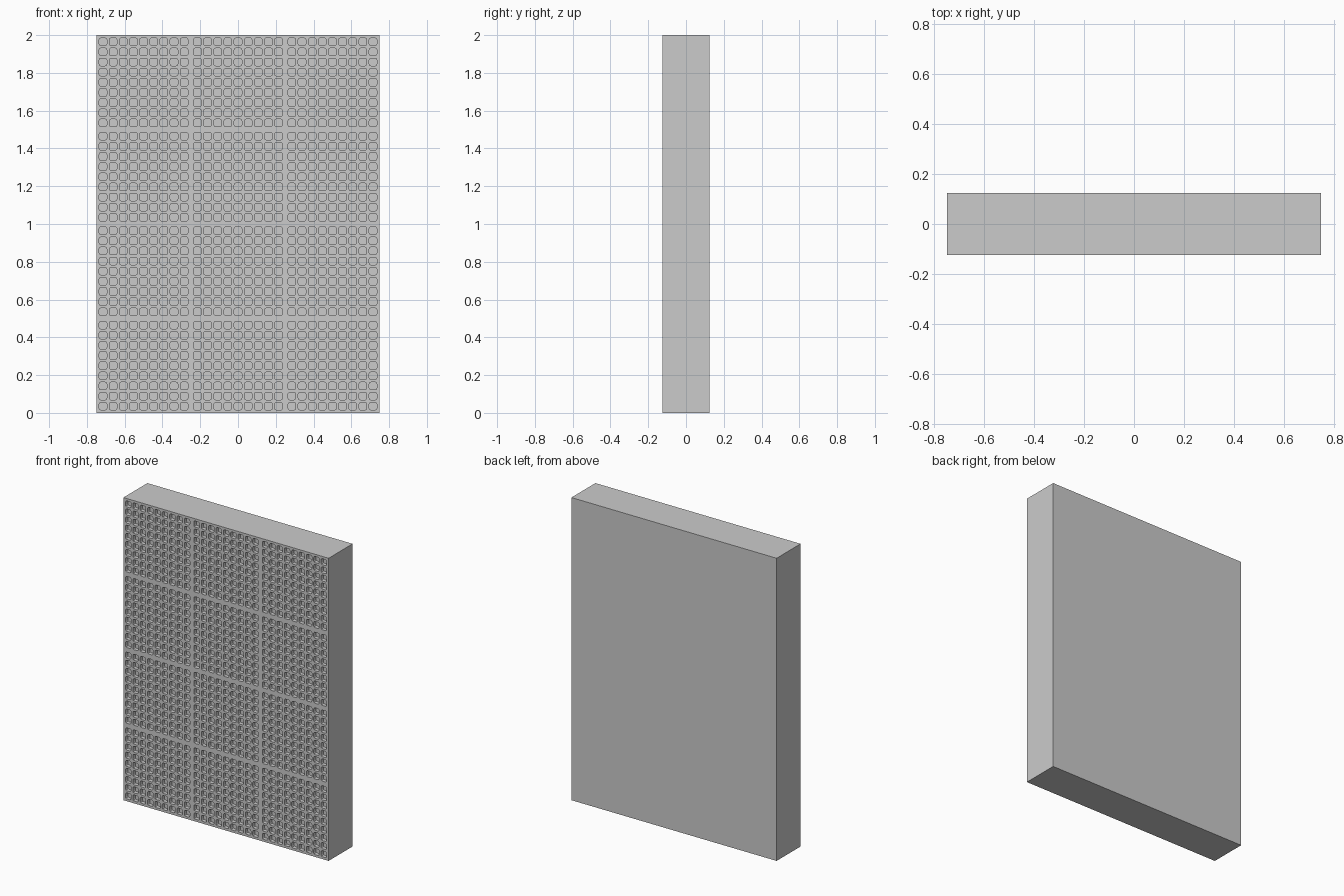
import bpy, bmesh, math

if "Cube" in bpy.data.objects:
    bpy.data.objects.remove(bpy.data.objects["Cube"])

W, D, H = 1.5, 0.25, 2.0      # overall slab
TILE, N = 0.5, 9              # repeating tile, pockets per tile side
PITCH, HOLE, R = 0.0537, 0.040, 0.009
DEPTH = 0.025


def spans(start, tiles):
    """(low, high, centre) of each pocket cell along one axis"""
    out = []
    for t in range(tiles):
        mid = start + (t + 0.5) * TILE
        for i in range(N):
            c = mid + (i - (N - 1) / 2) * PITCH
            lo = mid - TILE / 2 if i == 0 else c - PITCH / 2
            hi = mid + TILE / 2 if i == N - 1 else c + PITCH / 2
            out.append((lo, hi, c))
    return out


def finish(bm, name):
    bmesh.ops.remove_doubles(bm, verts=bm.verts, dist=1e-5)
    me = bpy.data.meshes.new(name)
    bm.to_mesh(me)
    bm.free()
    ob = bpy.data.objects.new(name, me)
    bpy.context.collection.objects.link(ob)


# Slab body: a box without its front face
bm = bmesh.new()
bmesh.ops.create_cube(bm, size=1)
for v in bm.verts:
    v.co = (v.co.x * W, v.co.y * D, v.co.z * H + H / 2)
front = [f for f in bm.faces if f.normal.y < -0.9]
bmesh.ops.delete(bm, geom=front, context='FACES_ONLY')
finish(bm, "slab_body")

# Front panel: flat face with rounded square pockets
bm = bmesh.new()
y0, y1 = -D / 2, -D / 2 + DEPTH
SEG = 2
for zlo, zhi, zc in spans(0, 4):
    for xlo, xhi, xc in spans(-W / 2, 3):
        frame = [bm.verts.new((x, y0, z)) for x, z in
                 ((xhi, zhi), (xlo, zhi), (xlo, zlo), (xhi, zlo))]
        rim, floor = [], []
        for k, (sx, sz) in enumerate(((1, 1), (-1, 1), (-1, -1), (1, -1))):
            for s in range(SEG + 1):
                a = math.pi / 2 * (k + s / SEG)
                x = xc + sx * (HOLE / 2 - R) + R * math.cos(a)
                z = zc + sz * (HOLE / 2 - R) + R * math.sin(a)
                rim.append(bm.verts.new((x, y0, z)))
                floor.append(bm.verts.new((x, y1, z)))
        n = len(rim)
        for i in range(n):
            j = (i + 1) % n
            k = i // (SEG + 1)
            if i % (SEG + 1) < SEG:
                bm.faces.new((frame[k], rim[j], rim[i]))
            else:
                bm.faces.new((frame[k], frame[(k + 1) % 4], rim[j], rim[i]))
            bm.faces.new((rim[i], rim[j], floor[j], floor[i]))
        bm.faces.new(floor[::-1])
# face the panel towards -y
if next(iter(bm.faces)) and sum(1 for _ in bm.faces):
    bm.normal_update()
    flat = max(bm.faces, key=lambda f: abs(f.normal.y))
    if flat.normal.y > 0:
        bmesh.ops.reverse_faces(bm, faces=bm.faces[:])
finish(bm, "pocketed_front_panel")
